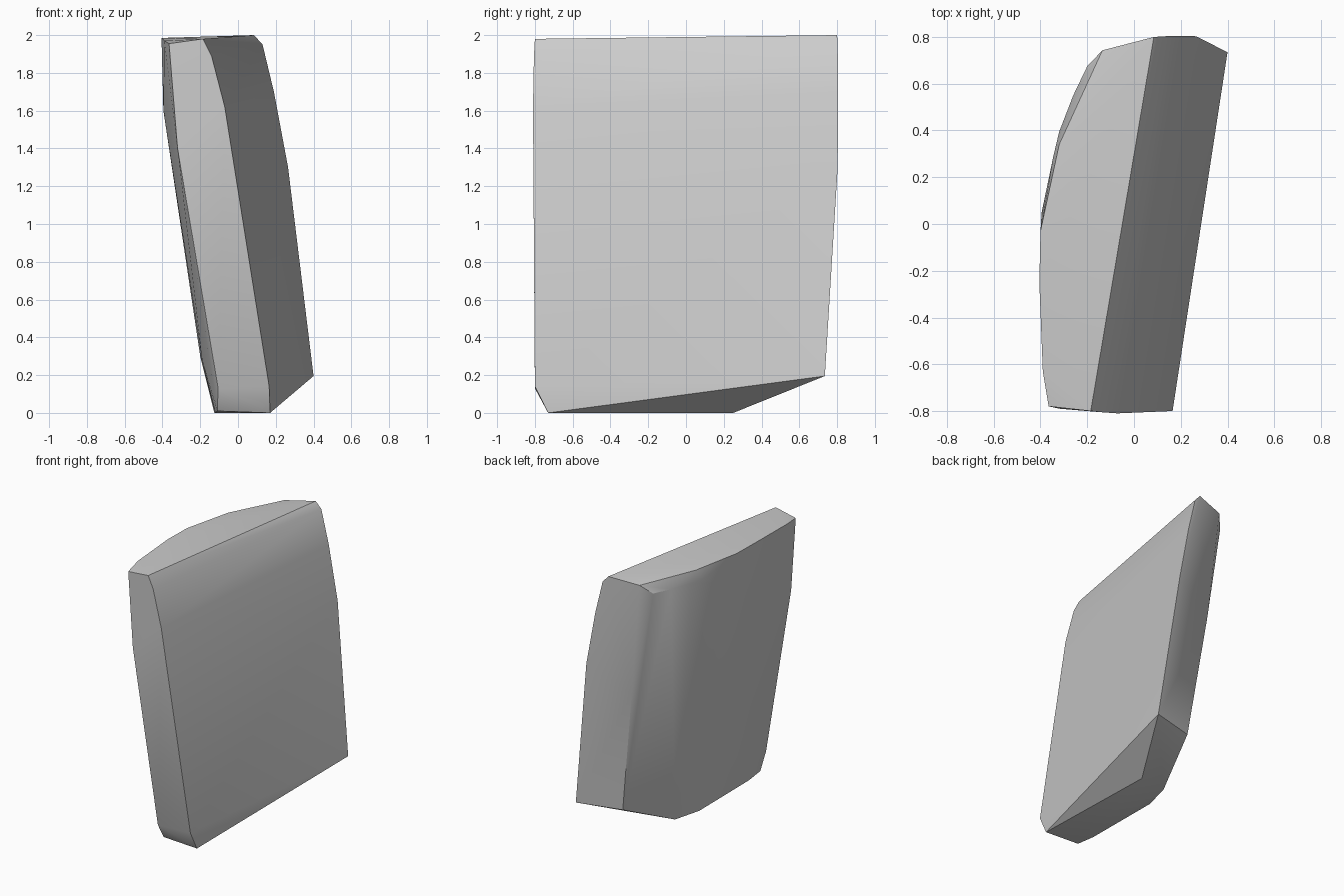
import bpy
import bmesh
import math

# Remove the default object only
default_cube = bpy.data.objects.get("Cube")
if default_cube is not None:
    bpy.data.objects.remove(default_cube, do_unlink=True)


def make_material(name, colour):
    material = bpy.data.materials.new(name)
    material.use_nodes = True
    material.diffuse_color = colour
    shader = material.node_tree.nodes.get("Principled BSDF")
    shader.inputs["Base Color"].default_value = colour
    return material


def make_faceted_stone(name, ridges, material):
    """Wrap a tight convex skin around the ridge lines of a cut stone."""
    bm = bmesh.new()
    for ridge in ridges:
        for corner in ridge:
            bm.verts.new(corner)
    result = bmesh.ops.convex_hull(bm, input=bm.verts[:], use_existing_faces=False)
    leftovers = set(result["geom_interior"]) | set(result["geom_unused"])
    loose = [item for item in leftovers if isinstance(item, bmesh.types.BMVert)]
    bmesh.ops.delete(bm, geom=loose, context="VERTS")
    bmesh.ops.recalc_face_normals(bm, faces=bm.faces[:])

    mesh = bpy.data.meshes.new(name)
    bm.to_mesh(mesh)
    bm.free()
    mesh.materials.append(material)
    stone = bpy.data.objects.new(name, mesh)
    bpy.context.collection.objects.link(stone)
    return stone


# Ridges either side of the broad face, from the top down
broad_front_ridge = [
    (-.185, -.8, 1.98), (-.14, -.805, 1.89), (-.07, -.81, 1.62),
    (.165, -.8, .14), (.17, -.73, 0),
]
broad_back_ridge = [
    (.085, .8, 2), (.13, .803, 1.95), (.19, .805, 1.7),
    (.265, .803, 1.3), (.4, .735, .195),
]

# Ridges either side of the bulging face, from the top down
bulge_front_ridge = [
    (-.365, -.78, 1.955), (-.32, -.79, 1.4),
    (-.105, -.8, .13), (-.11, -.725, .01),
]
bulge_back_ridge = [
    (-.135, .743, 1.97), (-.1, .712, 1.51),
    (-.05, .715, 1.12), (.07, .65, .195),
]

# Curved rim of the top face, and the worn band just below it
top_rim = [
    (-.32, .34, 1.98), (-.4, -.03, 1.985),
    (-.405, -.25, 1.985), (-.39, -.63, 1.97),
]
worn_band = [
    (-.2, .675, 1.9), (-.26, .55, 1.9), (-.32, .395, 1.9),
    (-.345, .29, 1.9), (-.395, .05, 1.8), (-.395, -.2, 1.6),
]

# Lower swell of the bulging face and the outline of the flat foot
lower_swell = [(-.2, -.15, .3), (-.19, -.5, .28)]
foot = [
    (.14, .25, 0), (-.07, .23, 0), (-.125, .02, 0), (-.12, -.575, 0),
]

stone_grey = make_material("stone grey", (.6, .6, .6, 1))
stone_slab = make_faceted_stone(
    "stone_slab",
    [broad_front_ridge, broad_back_ridge, bulge_front_ridge, bulge_back_ridge,
     top_rim, worn_band, lower_swell, foot],
    stone_grey,
)

# Soft shading within each face, crisp ridges between them
bpy.ops.object.select_all(action="DESELECT")
stone_slab.select_set(True)
bpy.context.view_layer.objects.active = stone_slab
bpy.ops.object.shade_smooth_by_angle(angle=math.radians(30))
